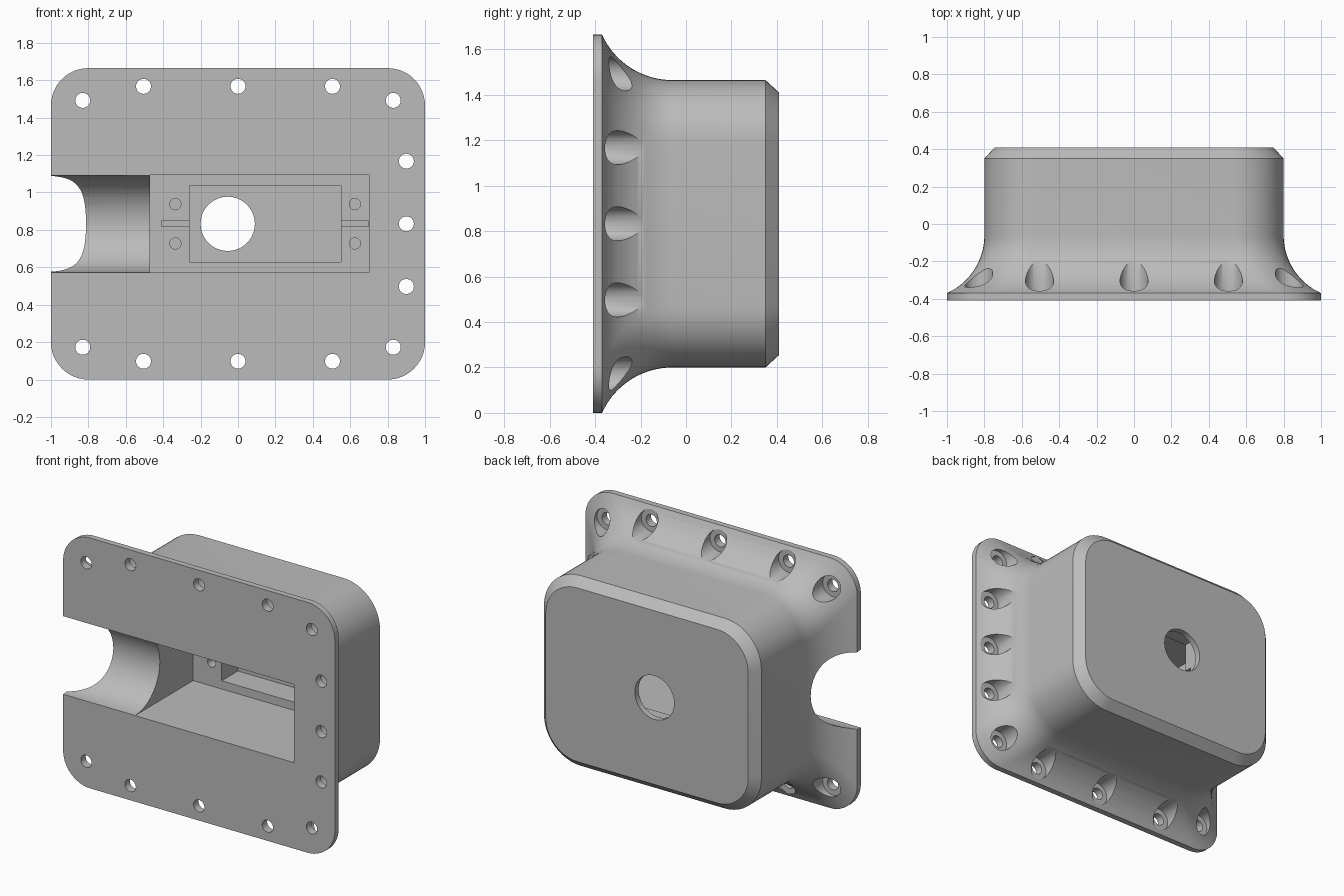
import bpy, bmesh
from math import pi, sin, cos, sqrt, radians
from mathutils import Vector, Matrix

cube = bpy.data.objects.get("Cube")
if cube:
    bpy.data.objects.remove(cube, do_unlink=True)

MID = 0.8325           # height of the centre line
FRONT, BACK = -0.41, 0.41

grey = bpy.data.materials.new("plain grey")
grey.use_nodes = True
grey.diffuse_color = (0.5, 0.5, 0.5, 1)
grey.node_tree.nodes["Principled BSDF"].inputs["Base Color"].default_value = (0.5, 0.5, 0.5, 1)


def make_object(name, bm):
    bmesh.ops.recalc_face_normals(bm, faces=bm.faces)
    mesh = bpy.data.meshes.new(name)
    bm.to_mesh(mesh)
    bm.free()
    mesh.materials.append(grey)
    obj = bpy.data.objects.new(name, mesh)
    bpy.context.collection.objects.link(obj)
    return obj


def rounded_section(half_x, half_z, radius, y, steps=12):
    points = []
    for k, (sx, sz) in enumerate([(1, 1), (-1, 1), (-1, -1), (1, -1)]):
        for i in range(steps + 1):
            a = (k + i / steps) * pi / 2
            points.append(Vector((sx * (half_x - radius) + radius * cos(a), y,
                                  MID + sz * (half_z - radius) + radius * sin(a))))
    return points


def loft(name, sections):
    bm = bmesh.new()
    rings = [[bm.verts.new(p) for p in s] for s in sections]
    n = len(rings[0])
    for a, b in zip(rings, rings[1:]):
        for i in range(n):
            j = (i + 1) % n
            bm.faces.new((a[i], a[j], b[j], b[i]))
    bm.faces.new(rings[0])
    bm.faces.new(rings[-1])
    return make_object(name, bm)


def cut(target, bm):
    cutter = make_object("cutter", bm)
    cutter.hide_render = True
    mod = target.modifiers.new("cut", 'BOOLEAN')
    mod.operation, mod.solver, mod.object = 'DIFFERENCE', 'EXACT', cutter
    bpy.context.view_layer.objects.active = target
    bpy.ops.object.modifier_apply(modifier=mod.name)
    bpy.data.objects.remove(cutter, do_unlink=True)


def cut_box(target, x0, x1, y0, y1, z0, z1):
    bm = bmesh.new()
    bmesh.ops.create_cube(bm, size=1, matrix=Matrix.Translation(
        ((x0 + x1) / 2, (y0 + y1) / 2, (z0 + z1) / 2))
        @ Matrix.Diagonal((x1 - x0, y1 - y0, z1 - z0, 1)))
    cut(target, bm)


def cut_cylinder(target, start, length, radius, axis='Y', segments=32):
    direction = Vector((1, 0, 0)) if axis == 'X' else Vector((0, 1, 0))
    turn = Matrix.Rotation(pi / 2, 4, 'Y' if axis == 'X' else 'X')
    bm = bmesh.new()
    bmesh.ops.create_cone(bm, cap_ends=True, segments=segments, radius1=radius,
                          radius2=radius, depth=length,
                          matrix=Matrix.Translation(Vector(start) + direction * length / 2) @ turn)
    cut(target, bm)


# Housing: flange, concave flare, straight body and chamfered back
flange_r, body_r, flare_r = 0.2, 0.27, 0.34
flare_start, flare_end = -0.37, -0.06
sections = [rounded_section(1, MID, flange_r, FRONT)]
STEPS = 14
for i in range(STEPS + 1):
    y = flare_start + (flare_end - flare_start) * i / STEPS
    d = flare_r - sqrt(flare_r ** 2 - (flare_end - y) ** 2)
    t = min(d / 0.2, 1)
    if i == 0:
        d, t = 0.2, 1
    sections.append(rounded_section(0.8 + d, MID - 0.2 + d,
                                    body_r + (flange_r - body_r) * t, y))
sections.append(rounded_section(0.8, MID - 0.2, body_r, 0.35))
sections.append(rounded_section(0.745, MID - 0.255, body_r - 0.04, BACK))
housing = loft("mounting_housing", sections)

# Cavity and the round-bottomed channel opening on one side
cut_box(housing, -0.47, 0.70, FRONT - 0.1, 0.2, MID - 0.26, MID + 0.26)
cut_cylinder(housing, (-1.1, FRONT, MID), 0.7, 0.2595, 'X', 64)
cut_box(housing, -1.1, -0.6, FRONT - 0.1, FRONT + 0.002, MID - 0.26, MID + 0.26)

# Stepped recess, wire groove and through hole in the cavity floor
cut_box(housing, -0.26, 0.55, 0.1, 0.37, MID - 0.205, MID + 0.205)
cut_box(housing, -0.41, 0.699, 0.1, 0.25, MID - 0.015, MID + 0.015)
cut_cylinder(housing, (-0.055, 0.3, MID), 0.2, 0.145, segments=48)
for x in (-0.335, 0.625):
    for side in (-1, 1):
        cut_cylinder(housing, (x, 0.1, MID + side * 0.105), 0.2, 0.03, segments=24)

# Screw holes with counterbores around the flange
screws = [(0.9, 0), (0.9, 0.335), (0.9, -0.335)]
for side in (-1, 1):
    screws += [(x, side * 0.735) for x in (-0.505, 0, 0.505)]
    screws += [(x, side * 0.66) for x in (-0.83, 0.83)]
for x, dz in screws:
    cut_cylinder(housing, (x, FRONT - 0.1, MID + dz), 0.3, 0.04)
    cut_cylinder(housing, (x, -0.358, MID + dz), 0.34, 0.075)

# Smooth curved walls, crisp edges
bpy.ops.object.select_all(action='DESELECT')
housing.select_set(True)
bpy.context.view_layer.objects.active = housing
bpy.ops.object.shade_smooth_by_angle(angle=radians(30))
